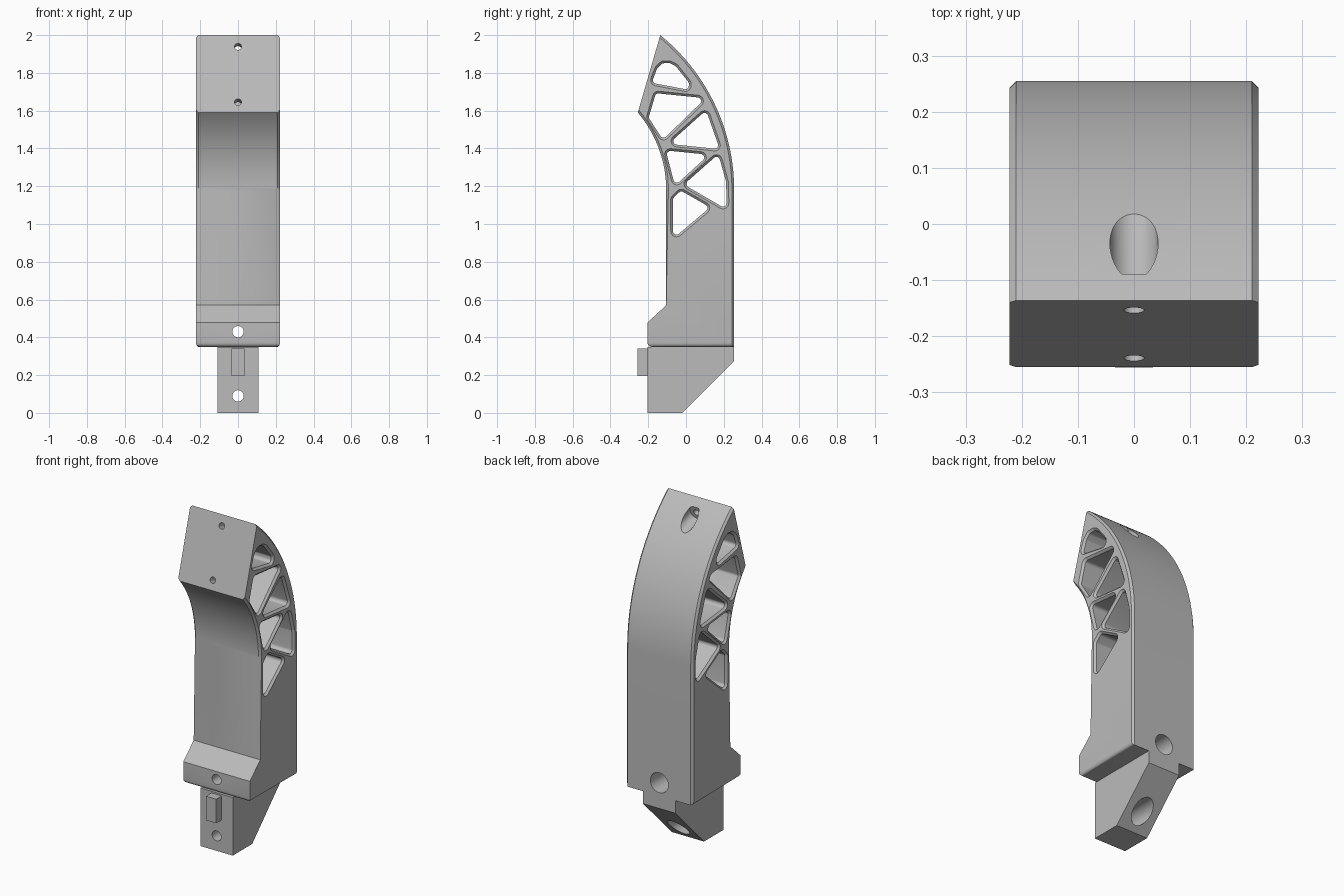
import bpy, bmesh, math
from mathutils import Vector

if "Cube" in bpy.data.objects:
    bpy.data.objects.remove(bpy.data.objects["Cube"])

W = 0.222          # half width of the body
C = 0.012          # edge chamfer
N = 32             # arc steps

grey = bpy.data.materials.new("grey")
grey.diffuse_color = (0.5, 0.5, 0.5, 1)
grey.use_nodes = True
grey.node_tree.nodes["Principled BSDF"].inputs["Base Color"].default_value = grey.diffuse_color


def loft(layers):
    """Closed solid through a row of equal-length loops."""
    bm = bmesh.new()
    rows = [[bm.verts.new(p) for p in loop] for loop in layers]
    for a, b in zip(rows, rows[1:]):
        for i in range(len(a)):
            j = (i + 1) % len(a)
            bm.faces.new((a[i], a[j], b[j], b[i]))
    bm.faces.new(rows[0][::-1])
    bm.faces.new(rows[-1])
    bmesh.ops.recalc_face_normals(bm, faces=bm.faces)
    return bm, rows


def make(name, bm):
    bmesh.ops.recalc_face_normals(bm, faces=bm.faces)
    me = bpy.data.meshes.new(name)
    bm.to_mesh(me)
    bm.free()
    me.materials.append(grey)
    ob = bpy.data.objects.new(name, me)
    bpy.context.collection.objects.link(ob)
    return ob


def prism(profile, half):
    return loft([[(x, y, z) for y, z in profile] for x in (-half, half)])


def arc(cy, cz, r, a0, a1):
    return [(cy + r * math.cos(a0 + (a1 - a0) * i / N),
             cz + r * math.sin(a0 + (a1 - a0) * i / N)) for i in range(N + 1)]


def bore(start, axis, steps):
    """Stepped round cutter; steps are (distance, radius)."""
    axis = Vector(axis).normalized()
    u = Vector((1, 0, 0))
    v = axis.cross(u)
    angles = [2 * math.pi * i / 40 for i in range(40)]
    return loft([[Vector(start) + axis * t + (u * math.cos(a) + v * math.sin(a)) * r
                  for a in angles] for t, r in steps])[0]


def rounded(centres, r, k=6):
    """Convex outline made of arcs round the given centres (clockwise input)."""
    pts, n = [], len(centres)
    for i, p in enumerate(centres):
        q, s = centres[i - 1], centres[(i + 1) % n]
        a0 = math.atan2(p[1] - q[1], p[0] - q[0]) + math.pi / 2
        a1 = math.atan2(s[1] - p[1], s[0] - p[0]) + math.pi / 2
        turn = (a0 - a1) % (2 * math.pi)
        for j in range(k + 1):
            a = a0 - turn * j / k
            pts.append((p[0] + r * math.cos(a), p[1] + r * math.sin(a)))
    return pts


def window(centres, r=0.019):
    """Through cutter in x with flared mouths for the chamfered rims."""
    e = 0.01
    steps = [(-W - e, r + C + e), (-W + C, r), (W - C, r), (W + e, r + C + e)]
    return loft([[(x, y, z) for y, z in rounded(centres, rad)] for x, rad in steps])[0]


def cut(ob, cutters):
    for bm in cutters:
        tool = make("cutter", bm)
        tool.hide_render = True
        mod = ob.modifiers.new("cut", 'BOOLEAN')
        mod.operation, mod.solver, mod.object = 'DIFFERENCE', 'EXACT', tool
        bpy.context.view_layer.objects.active = ob
        bpy.ops.object.modifier_apply(modifier=mod.name)
        bpy.data.objects.remove(tool)


def smooth(ob):
    bpy.ops.object.select_all(action='DESELECT')
    ob.select_set(True)
    bpy.context.view_layer.objects.active = ob
    bpy.ops.object.shade_smooth_by_angle(angle=math.radians(30))


# Curved body: straight lower column bending forward to a slanted pad
outer = arc(-0.80, 1.18, 1.055, 0, math.asin(0.82 / 1.055))
inner = arc(-0.74, 1.18, 0.635, math.asin(0.41 / 0.635), 0)
profile = [(0.255, 0.35)] + outer + inner + [(-0.105, 0.57), (-0.204, 0.478), (-0.204, 0.35)]
bm, rows = prism(profile, W)
edges = [bm.edges.get((row[i], row[i + 1])) for row in rows
         for i in list(range(N + 1)) + list(range(N + 2, 2 * N + 3))]
bmesh.ops.bevel(bm, geom=edges, offset=C, offset_type='OFFSET', segments=1,
                profile=0.5, affect='EDGES')
# Rounded lower side edges
low = [e for e in bm.edges
       if all(abs(v.co.z - 0.35) < 1e-4 and abs(v.co.x) > W - 1e-4 for v in e.verts)]
bmesh.ops.bevel(bm, geom=low, offset=0.022, offset_type='OFFSET', segments=5,
                profile=0.5, affect='EDGES')
body = make("body", bm)

# Truss windows, given by their corner arc centres (y, z)
windows = [
    [(-0.156, 1.762), (-0.137, 1.812), (-0.117, 1.832), (-0.090, 1.833),
     (-0.066, 1.820), (-0.004, 1.742), (-0.004, 1.733)],
    [(-0.177, 1.566), (-0.146, 1.672), (0.061, 1.651), (-0.119, 1.476)],
    [(-0.048, 1.439), (0.098, 1.569), (0.151, 1.418)],
    [(-0.082, 1.368), (0.077, 1.352), (-0.048, 1.238)],
    [(0.021, 1.212), (0.161, 1.336), (0.193, 1.222), (0.196, 1.111)],
    [(-0.050, 0.963), (-0.050, 1.127), (-0.024, 1.153), (0.095, 1.085)],
]
cutters = [window(w) for w in windows]

# Screw holes square to the slanted pad, and the lower bolt hole
pad = (0, 0.963, -0.27)
cutters += [
    bore((0, -0.157, 1.94), pad, [(-0.05, 0.018), (0.06, 0.018), (0.06, 0.043), (0.3, 0.043)]),
    bore((0, -0.239, 1.645), pad, [(-0.05, 0.018), (0.1, 0.018)]),
    bore((0, -0.3, 0.43), (0, 1, 0), [(0, 0.03), (0.22, 0.03), (0.22, 0.06), (0.7, 0.06)]),
]
cut(body, cutters)
smooth(body)

# Narrow tenon below the body, sloped at the back
tenon = make("tenon", prism([(-0.204, 0), (-0.018, 0), (0.255, 0.275),
                             (0.255, 0.35), (-0.204, 0.35)], 0.108)[0])
cut(tenon, [bore((0, -0.3, 0.09), (0, 1, 0),
                 [(0, 0.03), (0.22, 0.03), (0.22, 0.06), (0.7, 0.06)])])
smooth(tenon)

# Locating peg on the tenon front
make("locating_peg", prism([(-0.256, 0.195), (-0.204, 0.195),
                            (-0.204, 0.34), (-0.256, 0.34)], 0.034)[0])
